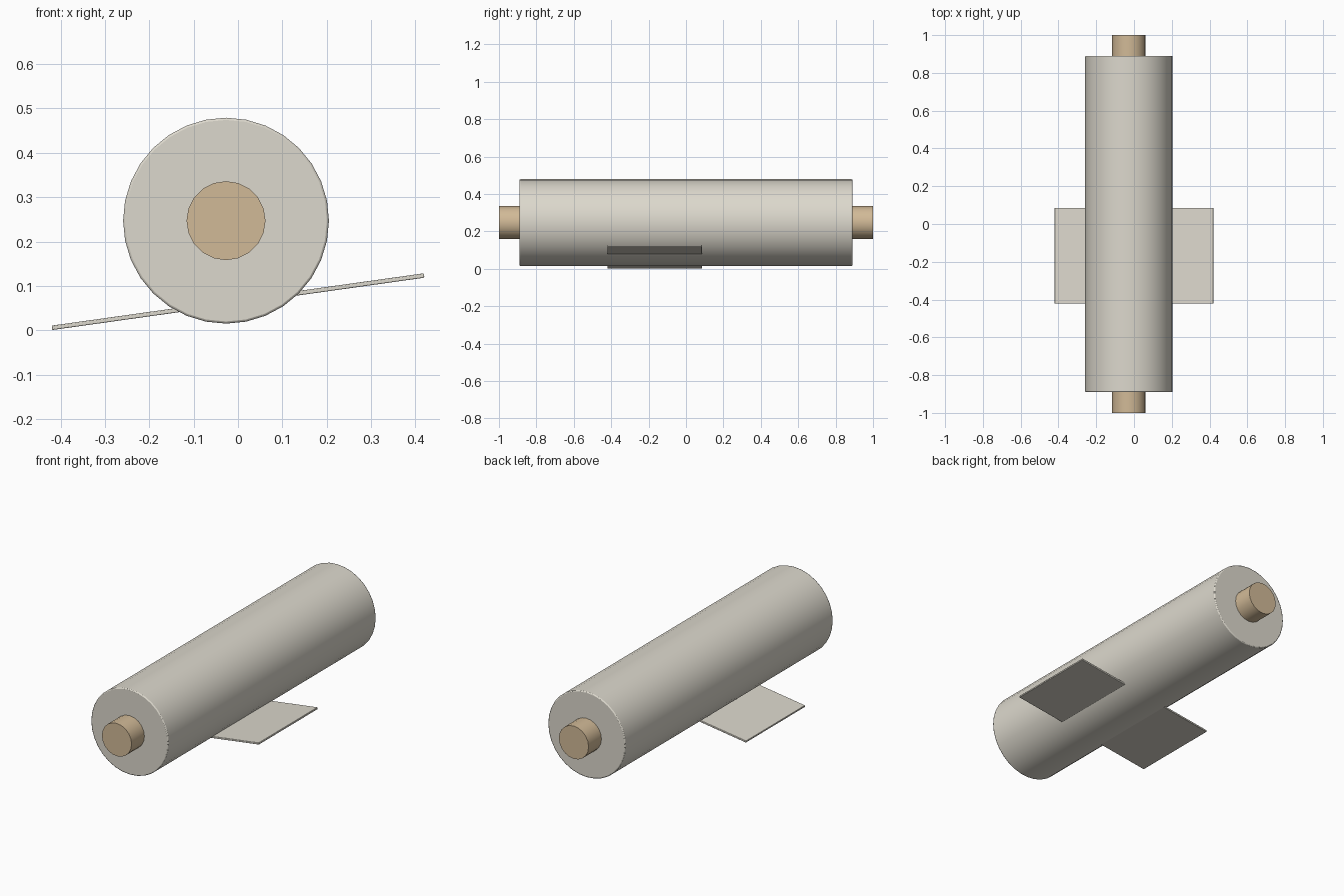
import bpy
import math

if "Cube" in bpy.data.objects:
    bpy.data.objects.remove(bpy.data.objects["Cube"])

ROLL_X, ROLL_Z = -0.027, 0.247


def material(name, color):
    mat = bpy.data.materials.new(name)
    mat.diffuse_color = (*color, 1)
    mat.use_nodes = True
    mat.node_tree.nodes["Principled BSDF"].inputs["Base Color"].default_value = mat.diffuse_color
    return mat


def finish(obj, name, mat, bevel=0):
    obj.name = name
    obj.data.materials.append(mat)
    if bevel:
        mod = obj.modifiers.new("soft_edges", 'BEVEL')
        mod.width = bevel
        mod.segments = 2
        mod.limit_method = 'ANGLE'
        mod.angle_limit = math.radians(40)
    bpy.ops.object.shade_smooth_by_angle(angle=math.radians(35))


def rod(name, radius, length, sides, mat, bevel=0):
    bpy.ops.mesh.primitive_cylinder_add(
        vertices=sides, radius=radius, depth=length,
        location=(ROLL_X, 0, ROLL_Z), rotation=(math.pi / 2, 0, 0))
    finish(bpy.context.object, name, mat, bevel)


paper = material("paper", (0.72, 0.69, 0.61))
wood = material("wood", (0.64, 0.49, 0.31))

# Wound roll and the core sticking out of both ends
rod("paper_roll", 0.232, 1.78, 32, paper, 0.005)
rod("roll_core", 0.089, 2.0, 20, wood)

# Thin tilted sheet passing through the lower part of the roll
bpy.ops.mesh.primitive_cube_add(
    size=1, location=(0, -0.168, 0.0645), rotation=(0, -math.radians(8), 0))
sheet = bpy.context.object
sheet.scale = (0.847, 0.506, 0.01)
bpy.ops.object.transform_apply(location=False, rotation=False, scale=True)
finish(sheet, "loose_sheet", paper, 0.002)
